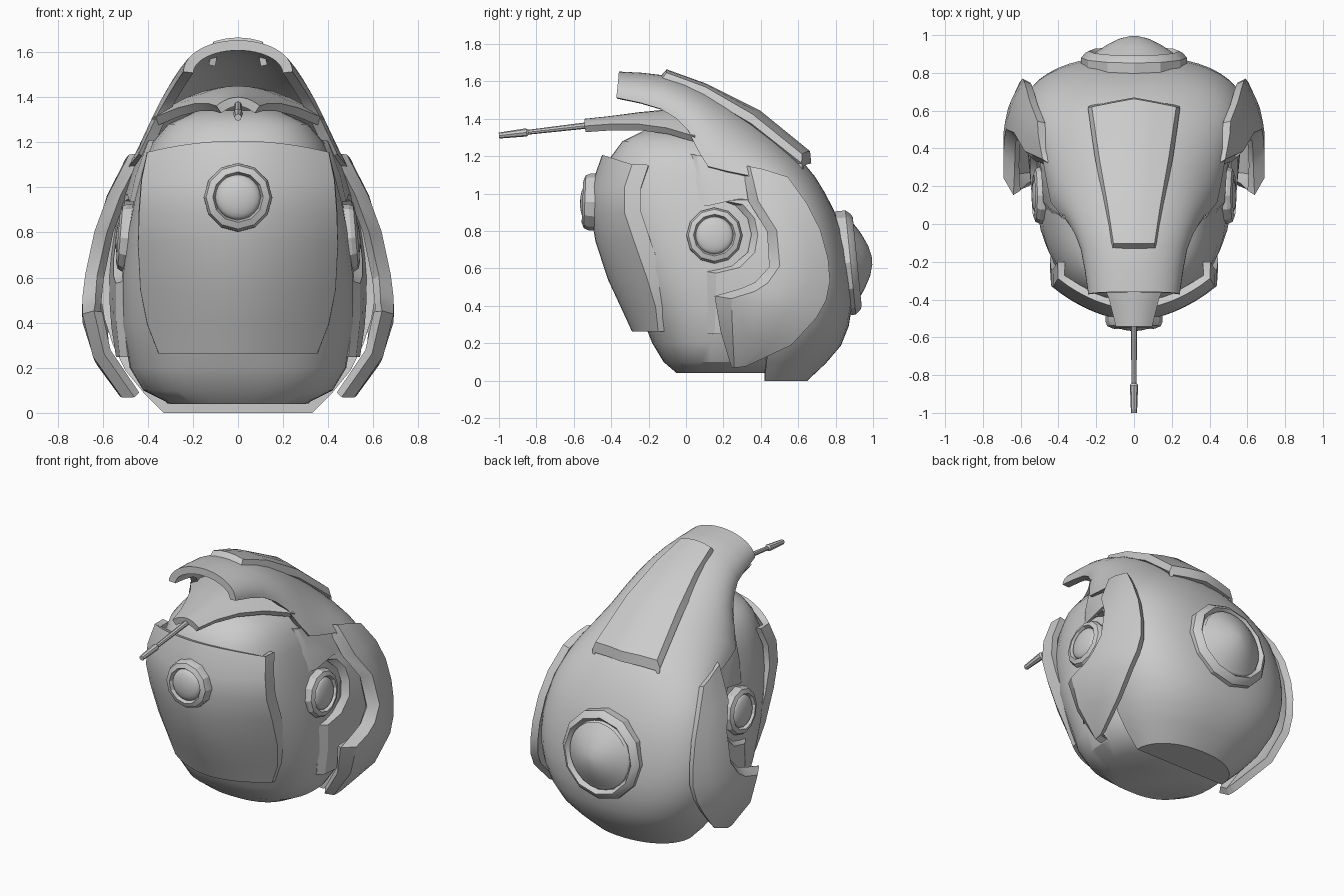
import bpy, bmesh, math
from mathutils import Vector, Matrix

if "Cube" in bpy.data.objects:
    bpy.data.objects.remove(bpy.data.objects["Cube"])

GREY = (0.6, 0.6, 0.6, 1)
mat = bpy.data.materials.new("plain grey")
mat.use_nodes = True
mat.diffuse_color = GREY
mat.node_tree.nodes["Principled BSDF"].inputs["Base Color"].default_value = GREY


def finish(name, bm, thick=0, mirror=False, angle=32):
    mesh = bpy.data.meshes.new(name)
    bm.to_mesh(mesh)
    bm.free()
    ob = bpy.data.objects.new(name, mesh)
    bpy.context.collection.objects.link(ob)
    mesh.materials.append(mat)
    bpy.ops.object.select_all(action='DESELECT')
    ob.select_set(True)
    bpy.context.view_layer.objects.active = ob
    if thick:
        mod = ob.modifiers.new("thickness", 'SOLIDIFY')
        mod.thickness, mod.offset = thick, 0
        bpy.ops.object.modifier_apply(modifier=mod.name)
    if mirror:
        mod = ob.modifiers.new("mirror", 'MIRROR')
        bpy.ops.object.modifier_apply(modifier=mod.name)
    bpy.ops.object.shade_smooth_by_angle(angle=math.radians(angle))


def sheet(name, rows, thick=0.05, mirror=False, closed=False, caps=(), angle=32):
    """Skin a list of equal-length point rows."""
    bm = bmesh.new()
    grid = [[bm.verts.new(p) for p in row] for row in rows]
    n = len(rows[0])
    for a, b in zip(grid, grid[1:]):
        for j in range(n if closed else n - 1):
            k = (j + 1) % n
            bm.faces.new((a[j], a[k], b[k], b[j]))
    for c in caps:
        bm.faces.new(grid[c])
    bmesh.ops.recalc_face_normals(bm, faces=bm.faces)
    finish(name, bm, thick, mirror, angle)


def lathe(name, profile, place, axis, sides, mirror=False, angle=32):
    """Spin (radius, height) points around an axis."""
    turn = Vector((0, 0, 1)).rotation_difference(Vector(axis)).to_matrix().to_4x4()
    m = Matrix.Translation(place) @ turn
    rows = [[m @ Vector((r * math.cos(2 * math.pi * i / sides),
                         r * math.sin(2 * math.pi * i / sides), h))
             for i in range(sides)] for r, h in profile]
    sheet(name, rows, 0, mirror, True, (0, -1), angle)


def spow(v, p):
    return math.copysign(abs(v) ** p, v)


def smooth(points, steps):
    """Catmull-Rom refinement of a point list."""
    pts = [Vector(p) for p in points]
    pts = [2 * pts[0] - pts[1]] + pts + [2 * pts[-1] - pts[-2]]
    out = []
    for a, b, c, d in zip(pts, pts[1:], pts[2:], pts[3:]):
        for s in range(steps):
            t = s / steps
            out.append(0.5 * (2 * b + (c - a) * t + (2 * a - 5 * b + 4 * c - d) * t * t
                              + (3 * b - a - 3 * c + d) * t ** 3))
    return out + [pts[-2]]


# Head core: height, front, back, half width
core = [(.04, -.05, .42, .3), (.1, -.12, .53, .42), (.2, -.18, .62, .48), (.4, -.26, .7, .515),
        (.6, -.35, .7, .515), (.8, -.42, .7, .49), (.95, -.45, .65, .46), (1.1, -.44, .58, .42),
        (1.2, -.4, .48, .38), (1.28, -.34, .3, .31), (1.34, -.22, .12, .18)]
rows = []
for z, f, b, w in core:
    ring = [2 * math.pi * i / 40 for i in range(40)]
    rows.append([(w * spow(math.sin(t), .8), (f + b) / 2 - (b - f) / 2 * spow(math.cos(t), .8), z)
                 for t in ring])
sheet("head_core", rows, 0, closed=True, caps=(0, -1))

# Cowl: ribs run from the centre line to the open front edge
centre = [(-.36, 1.63), (-.12, 1.61), (.1, 1.53), (.35, 1.38), (.6, 1.165), (.725, .99),
          (.81, .8), (.855, .6), (.865, .4), (.81, .2), (.64, .02)]
edge = [(.22, -.37, 1.51), (.26, -.13, 1.45), (.33, .02, 1.33), (.42, .12, 1.14),
        (.46, .33, 1.09), (.53, .46, .93), (.57, .5, .76), (.59, .51, .6),
        (.57, .49, .42), (.48, .44, .2), (.32, .42, .02)]
centre = smooth([(0, y, z) for y, z in centre], 2)
edge = smooth(edge, 2)
rows = []
for i, (c, e) in enumerate(zip(centre, edge)):
    p = 1 - .2 * max(0, min(1, (i - 6) / 5, (22 - i) / 5))
    rib = []
    for j in range(-12, 13):
        t = j / 12 * math.pi / 2
        q = c.lerp(e, 1 - abs(math.cos(t)) ** p)
        rib.append((e.x * spow(math.sin(t), p), q.y, q.z))
    rows.append(rib)
sheet("cowl", rows, .045, caps=(-1,))

# Raised panel on top of the cowl
panel = [(-.14, 1.6, .105), (-.1, 1.65, .1), (.1, 1.575, .13), (.35, 1.43, .175),
         (.61, 1.22, .215), (.615, 1.16, .215)]
sheet("crown_panel", [[(w * u, y + .04 * (1 - abs(u)) * (y > .3), z - drop)
                       for u, drop in ((-1.1, .06), (-1, .015), (-.5, .004), (0, 0), (.5, .004),
                                       (1, .015), (1.1, .06))]
                      for y, z, w in panel], .03, angle=25)

# Face plate with a bevelled rim at both sides
plate = [(.27, .335, -.27, -.14), (.4, .385, -.33, -.155), (.55, .415, -.4, -.2),
         (.75, .425, -.465, -.27), (.9, .42, -.49, -.32), (1.03, .41, -.49, -.32),
         (1.2, .385, -.43, -.28)]
rows = []
for z, w, f, s in plate:
    sag = .05 if z > 1.1 else 0
    row = [(w * u, f + (s - f) * abs(u) ** 1.9, z - sag * u * u)
           for u in [i / 8 for i in range(-8, 9)]]
    rim = [(k * w, s + .08, z - sag) for k in (-1, 1)]
    rows.append(rim[:1] + row + rim[1:])
sheet("face_plate", rows, .04, angle=28)


# Side guards, spanning a front edge and a back edge in profile
def guard(name, front, back, depth, columns, thick, angle):
    rows = []
    for (fy, fz), (by, bz) in zip(front, back):
        row = []
        for u, drop in columns:
            y, z = fy + (by - fy) * u, fz + (bz - fz) * u
            row.append((depth(y, z) - drop, y, z))
        rows.append(row)
    sheet(name, rows, thick, True, angle=angle)


def guard_depth(y, z):
    d = z - .45
    return .67 - (.43 if d > 0 else 1.25) * d * d - max(0, y - .45) ** 2


guard("side_guard",
      [(.32, 1.15), (.35, .96), (.45, .8), (.46, .6), (.38, .51), (.3, .475), (.165, .45),
       (.2, .27), (.26, .08)],
      [(.54, 1.08), (.64, .94), (.71, .8), (.75, .65), (.76, .53), (.74, .43), (.69, .34),
       (.56, .2), (.32, .09)],
      guard_depth, [(0, .05), (.16, 0), (.4, 0), (.7, 0), (1, 0)], .045, 28)

guard("ear_surround",
      [(.02, 1.21), (.04, 1.05), (.055, .94), (.15, .98), (.27, .95), (.34, .87), (.36, .78),
       (.34, .68), (.25, .6), (.11, .58), (.12, .42), (.125, .25)],
      [(.3, 1.16), (.4, 1.05), (.47, .98), (.52, .95), (.54, .9), (.56, .84), (.56, .78),
       (.56, .7), (.52, .6), (.48, .5), (.42, .38), (.35, .25)],
      lambda y, z: .525 - (.28 if z > .5 else .3) * (z - .5) ** 2 + .08 * (y - .1),
      [(0, .03), (.15, 0), (.55, 0), (1, 0)], .03, 28)


# Round fittings: faceted ring and a smooth lens
def fitting(name, place, axis, r, lens, rise, sides, mirror=False):
    lathe(name + "_ring", [(r, -.04), (r, rise * .25), (r * .93, rise * .65),
                           (lens * 1.12, rise * .85), (lens * 1.02, rise * .4)],
          place, axis, sides, mirror, 25)
    dome = [(lens * math.cos(a), rise * (.45 + .6 * math.sin(a)))
            for a in [i * math.pi / 12.5 for i in range(7)]]
    lathe(name + "_lens", [(lens, -.02)] + dome, place, axis, 24, mirror, 50)


fitting("ear", (.49, .152, .775), (1, 0, .08), .15, .1, .05, 12, True)
fitting("brow_lamp", (0, -.5, .955), (0, -1, .04), .152, .1, .063, 12)
fitting("back_lamp", (0, .865, .63), (0, 1, .1), .28, .215, .06, 12)
lathe("back_lamp_cap", [(.21, 0), (.15, .04), (.08, .075), (.02, .09)],
      (0, .905, .635), (0, 1, .06), 24, angle=50)

# Peak over the face, widening back beneath the cowl
peak = [(-.54, .085, 1.38, 1.345), (-.4, .12, 1.395, 1.355), (-.25, .18, 1.415, 1.355),
        (-.1, .26, 1.43, 1.335), (.05, .37, 1.43, 1.29)]
sheet("peak", [[(w * u, y, top - (top - side) * u * u) for u in [i / 5 for i in range(-5, 6)]]
               for y, w, top, side in peak], .04)

# Antenna
lathe("antenna", [(.02, -.03), (.017, 0), (.013, .32), (.022, .33), (.016, .478)],
      (0, -.525, 1.365), (0, -1, -.115), 8)
